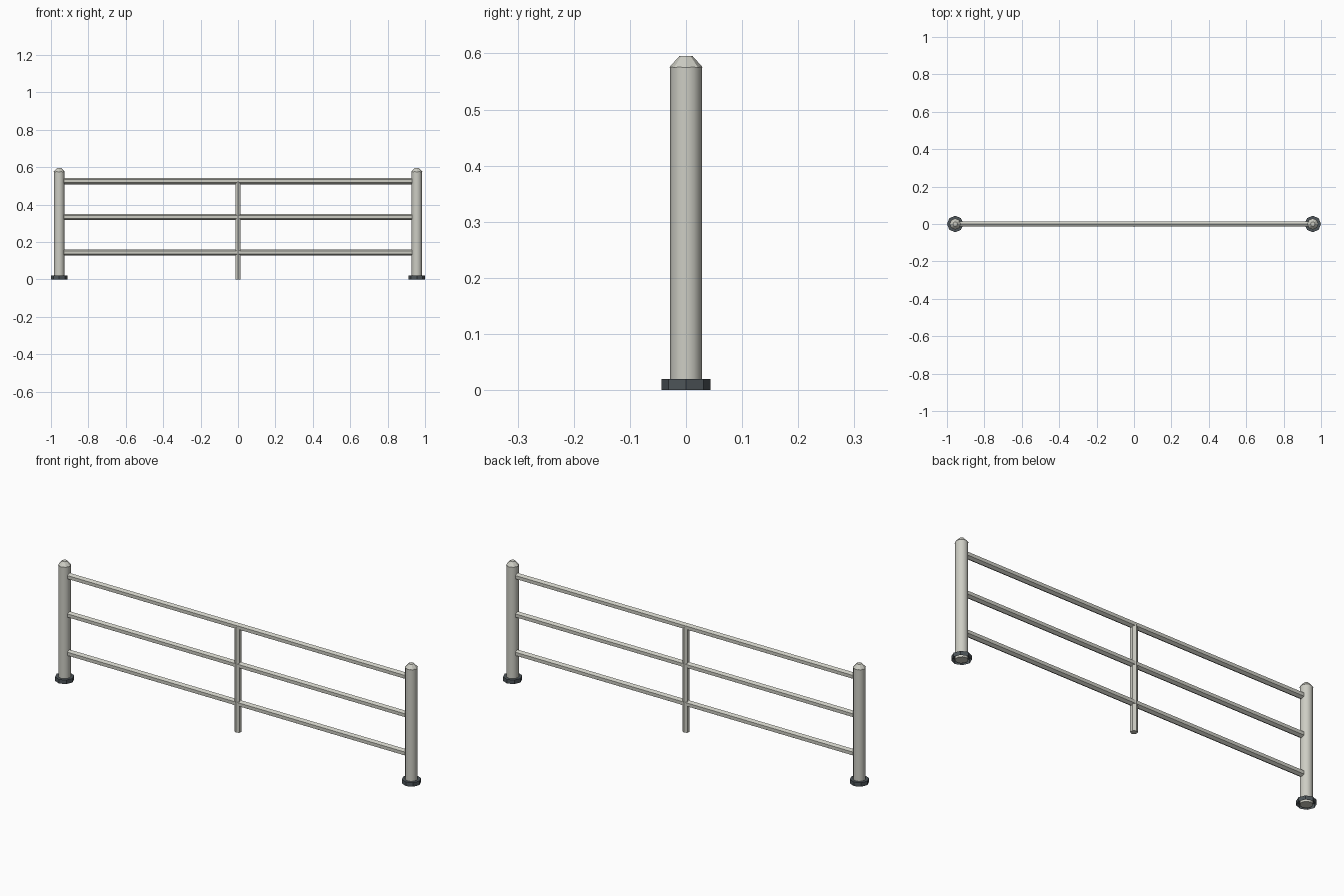
import bpy, math
from mathutils import Matrix

cube = bpy.data.objects.get("Cube")
if cube:
    bpy.data.objects.remove(cube, do_unlink=True)


def make_material(name, rgb):
    mat = bpy.data.materials.new(name)
    mat.use_nodes = True
    mat.diffuse_color = (*rgb, 1)
    mat.node_tree.nodes["Principled BSDF"].inputs["Base Color"].default_value = (*rgb, 1)
    return mat


STEEL = make_material("pale steel", (0.61, 0.61, 0.55))
RUBBER = make_material("dark slate", (0.075, 0.09, 0.1))

POST_X = 0.956
RAIL_RADIUS = 0.0165
RAIL_HEIGHTS = {"lower": 0.143, "middle": 0.334, "top": 0.525}


def smooth(obj, degrees):
    bpy.ops.object.select_all(action="DESELECT")
    obj.select_set(True)
    bpy.context.view_layer.objects.active = obj
    bpy.ops.object.shade_smooth_by_angle(angle=math.radians(degrees))


def tube(name, x, z0, z1, r0, r1, sides, mat, angle=50):
    """Upright prism or frustum between two heights."""
    bpy.ops.mesh.primitive_cone_add(vertices=sides, radius1=r0, radius2=r1,
                                    depth=z1 - z0, location=(x, 0, (z0 + z1) / 2))
    obj = bpy.context.object
    obj.name = name
    obj.data.materials.append(mat)
    smooth(obj, angle)
    return obj


def open_foot(name, x):
    """Collar with a closed top and an open underside."""
    foot = tube(name, x, 0, 0.02, 0.044, 0.044, 8, RUBBER, 30)
    import bmesh
    bm = bmesh.new()
    bm.from_mesh(foot.data)
    bm.normal_update()
    bottom = [f for f in bm.faces if f.normal.z < -0.9]
    bmesh.ops.delete(bm, geom=bottom, context="FACES_ONLY")
    bm.to_mesh(foot.data)
    bm.free()


# End posts with foot collars and tapered caps
for side, sign in (("left", 1), ("right", -1)):
    x = sign * POST_X
    tube(side + "_post", x, 0, 0.576, 0.0285, 0.0285, 12, STEEL)
    tube(side + "_post_cap", x, 0.575, 0.595, 0.03, 0.012, 8, STEEL, 30)
    open_foot(side + "_foot", x)

# Centre support
tube("centre_support", 0, 0, RAIL_HEIGHTS["top"], RAIL_RADIUS, RAIL_RADIUS, 6, STEEL, 30)

# Horizontal hexagonal rails, with one edge along the top
for label, z in RAIL_HEIGHTS.items():
    half = POST_X - 0.01
    rail = tube(label + "_rail", 0, -half, half, RAIL_RADIUS, RAIL_RADIUS, 6, STEEL, 30)
    ridge_up = Matrix.Rotation(math.radians(90), 4, "Z")
    rail.data.transform(Matrix.Rotation(math.radians(90), 4, "Y") @ ridge_up)
    # Turn the ridge to the top if the prism's first corner lies sideways
    if max(v.co.z for v in rail.data.vertices) < RAIL_RADIUS * 0.95:
        rail.data.transform(Matrix.Rotation(math.radians(30), 4, "X"))
    rail.location = (0, 0, z)
